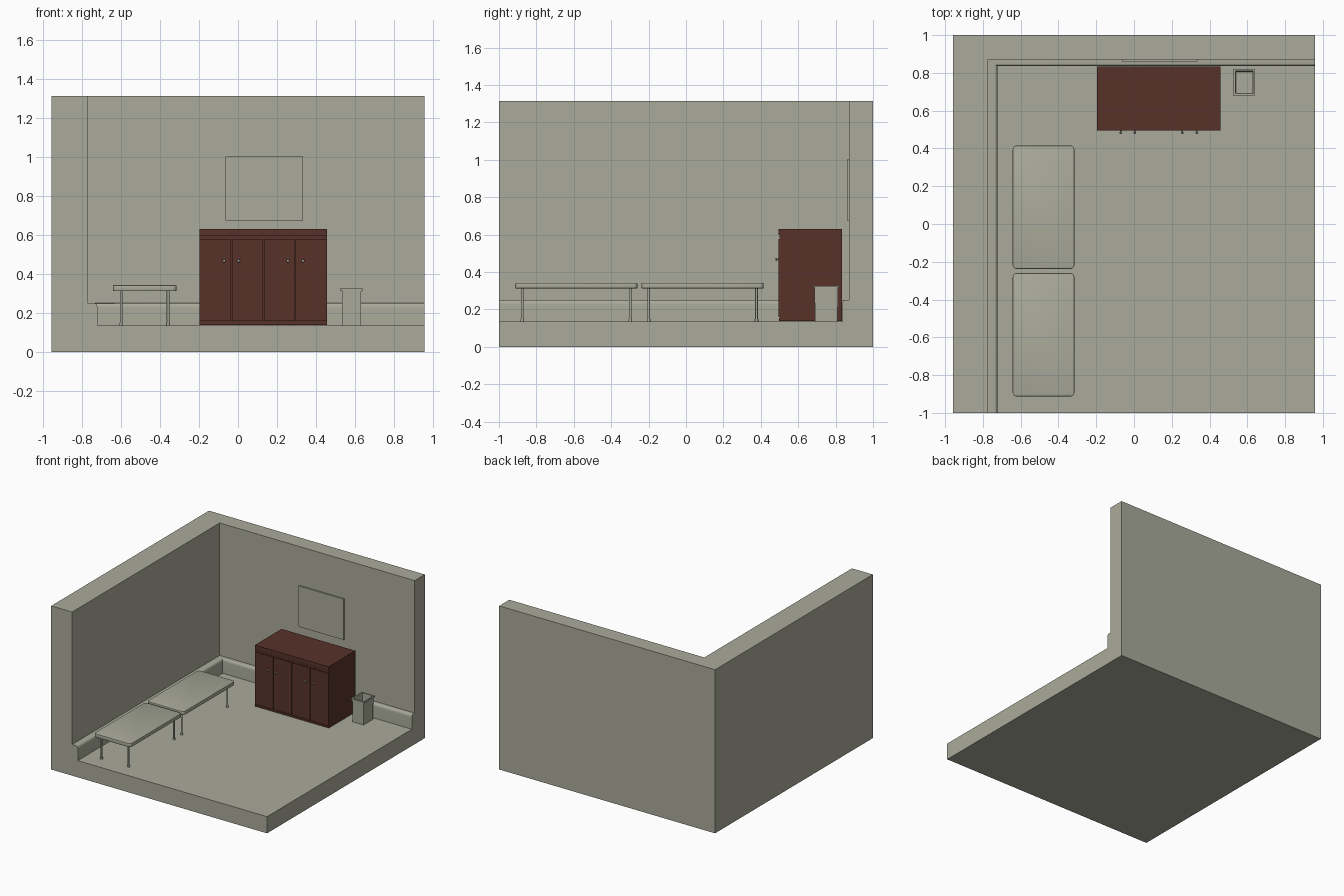
import bpy, bmesh, math
from mathutils import Matrix, Vector

if "Cube" in bpy.data.objects:
    bpy.data.objects.remove(bpy.data.objects["Cube"])


def material(name, rgb):
    m = bpy.data.materials.new(name)
    m.diffuse_color = (*rgb, 1)
    m.use_nodes = True
    m.node_tree.nodes["Principled BSDF"].inputs["Base Color"].default_value = m.diffuse_color
    return m


GREY = material("warm_grey", (0.40, 0.405, 0.325))
BROWN = material("red_brown", (0.098, 0.032, 0.023))
FLOOR = 0.134


def finish(name, bm, mat, smooth=False):
    bmesh.ops.recalc_face_normals(bm, faces=bm.faces)
    me = bpy.data.meshes.new(name)
    bm.to_mesh(me)
    bm.free()
    me.materials.append(mat)
    ob = bpy.data.objects.new(name, me)
    bpy.context.collection.objects.link(ob)
    if smooth:
        bpy.ops.object.select_all(action='DESELECT')
        ob.select_set(True)
        bpy.context.view_layer.objects.active = ob
        bpy.ops.object.shade_smooth_by_angle(angle=math.radians(35))
    return ob


def add_box(bm, lo, hi):
    lo, hi = Vector(lo), Vector(hi)
    mat = Matrix.Translation((lo + hi) / 2) @ Matrix.Diagonal((*(hi - lo), 1))
    return bmesh.ops.create_cube(bm, size=1, matrix=mat)["verts"]


def box(name, lo, hi, mat):
    bm = bmesh.new()
    add_box(bm, lo, hi)
    return finish(name, bm, mat)


# Room: wall and skirting profile mitred round the corner, plus floor slab
X, Y, H = 0.958, 1.0, 1.313
profile = [(-X, Y, H), (-0.773, 0.872, H), (-0.773, 0.872, 0.25)]
for i in range(7):
    a = math.radians(90 - 15 * i)
    profile.append((-0.738 + 0.016 * math.cos(a), 0.848 - 0.012 * math.cos(a),
                    0.226 + 0.024 * math.sin(a)))
profile.append((-0.722, 0.836, FLOOR))
bm = bmesh.new()
rows = [[bm.verts.new(p) for p in ((x, -Y, z), (x, y, z), (X, y, z))]
        for x, y, z in profile]
for r, s in zip(rows, rows[1:]):
    for k in (0, 1):
        bm.faces.new((r[k], r[k + 1], s[k + 1], s[k]))
base = [bm.verts.new(p) for p in ((-X, -Y, 0), (-X, Y, 0), (X, Y, 0), (X, -Y, 0))]
lip = bm.verts.new((X, -Y, FLOOR))
bm.faces.new((*rows[-1], lip))
bm.faces.new(base)
for k in (0, 1):
    bm.faces.new((base[k], base[k + 1], rows[0][k + 1], rows[0][k]))
bm.faces.new([base[0]] + [r[0] for r in rows] + [lip, base[3]])
bm.faces.new([base[2]] + [r[2] for r in rows] + [lip, base[3]])
finish("room_shell", bm, GREY, True)

# Wall board
box("wall_board", (-0.064, 0.860, 0.675), (0.335, 0.873, 1.002), GREY)

# Cabinet carcass with flush top slab and rail
x0, x1, y0, y1 = -0.197, 0.458, 0.495, 0.834
box("cabinet_body", (x0, y0 + 0.008, 0.139), (x1, y1, 0.598), BROWN)
box("cabinet_top", (x0, y0, 0.598), (x1, y1, 0.631), BROWN)
box("cabinet_rail", (x0, y0 + 0.004, 0.580), (x1, y0 + 0.02, 0.595), BROWN)
box("cabinet_plinth", (x0, y0 + 0.002, 0.139), (x1, y0 + 0.02, 0.154), BROWN)

# Four doors with narrow gaps, and their knobs
width = (x1 - x0) / 4
for i in range(4):
    a = x0 + i * width
    box(f"cabinet_door_{i + 1}", (a + (0.002 if i else 0), y0, 0.158),
        (a + width - (0.002 if i < 3 else 0), y0 + 0.02, 0.577), BROWN)
for i, x in enumerate((-0.071, 0.003, 0.256, 0.333)):
    bm = bmesh.new()
    turn = Matrix.Rotation(math.pi / 2, 4, 'X')
    bmesh.ops.create_cone(bm, cap_ends=True, segments=12, radius1=0.004, radius2=0.004,
                          depth=0.014, matrix=Matrix.Translation((x, 0.49, 0.467)) @ turn)
    bmesh.ops.create_uvsphere(bm, u_segments=14, v_segments=8, radius=0.008,
                              matrix=Matrix.Translation((x, 0.483, 0.467)) @ turn
                              @ Matrix.Diagonal((1, 1, 0.7, 1)))
    finish(f"cabinet_knob_{i + 1}", bm, GREY, True)


# Low tables: rounded slab on four round legs with small feet
def table(name, ya, yb):
    bm = bmesh.new()
    add_box(bm, (-0.642, ya, 0.312), (-0.316, yb, 0.342))
    upright = [e for e in bm.edges if abs(e.verts[0].co.z - e.verts[1].co.z) > 0.01]
    bmesh.ops.bevel(bm, geom=upright, offset=0.02, segments=5, profile=0.5, affect='EDGES')
    rims = [e for e in bm.edges if abs(e.verts[0].co.z - e.verts[1].co.z) < 0.001]
    bmesh.ops.bevel(bm, geom=rims, offset=0.004, segments=2, profile=0.5, affect='EDGES')
    finish(name + "_top", bm, GREY, True)
    bm = bmesh.new()
    for x in (-0.599, -0.359):
        for y in (ya + 0.038, yb - 0.038):
            for r, lo, hi in ((0.007, FLOOR, 0.314), (0.0095, FLOOR, 0.148)):
                bmesh.ops.create_cone(bm, cap_ends=True, segments=16, radius1=r, radius2=r,
                                      depth=hi - lo,
                                      matrix=Matrix.Translation((x, y, (lo + hi) / 2)))
    finish(name + "_legs", bm, GREY, True)


table("front_table", -0.913, -0.260)
table("rear_table", -0.238, 0.415)

# Open square bin: nested rectangular rings from base, over the rim, to inside floor
cx, cy = 0.583, 0.750
rings = [(0.048, 0.060, 0.136), (0.050, 0.063, 0.316), (0.058, 0.070, 0.316),
         (0.058, 0.070, 0.325), (0.046, 0.059, 0.325), (0.044, 0.056, 0.145)]
bm = bmesh.new()
loops = [[bm.verts.new((cx + sx * hx, cy + sy * hy, z))
          for sx, sy in ((-1, -1), (1, -1), (1, 1), (-1, 1))] for hx, hy, z in rings]
for a, b in zip(loops, loops[1:]):
    for k in range(4):
        bm.faces.new((a[k], a[(k + 1) % 4], b[(k + 1) % 4], b[k]))
bm.faces.new(loops[0])
bm.faces.new(loops[-1])
finish("waste_bin", bm, GREY)
